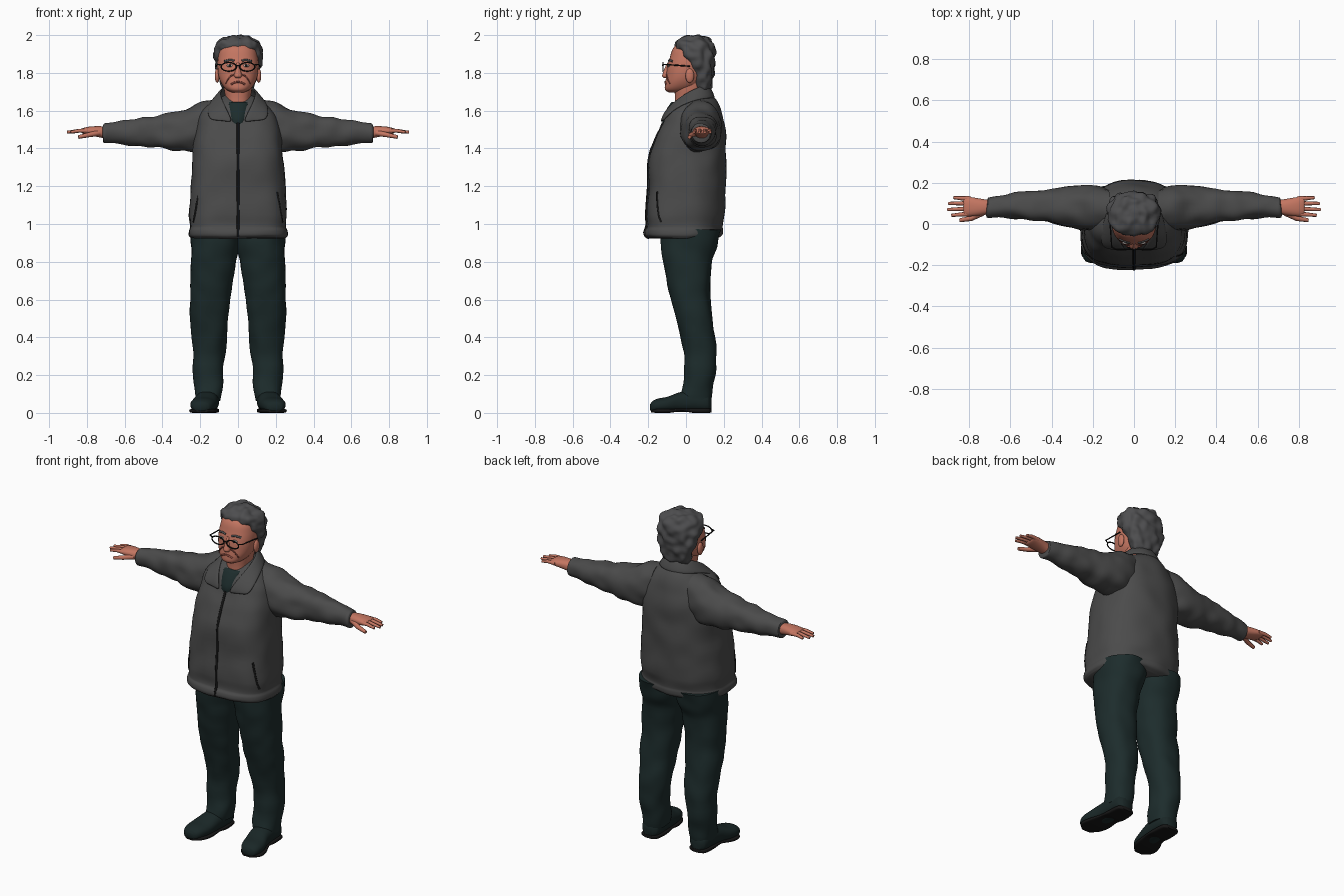
import bpy, bmesh
from math import sin, cos, pi, copysign
from mathutils import Vector, noise

cube = bpy.data.objects.get("Cube")
if cube:
    bpy.data.objects.remove(cube, do_unlink=True)


def material(name, r, g, b):
    m = bpy.data.materials.new(name)
    m.use_nodes = True
    m.diffuse_color = (r, g, b, 1)
    node = next(n for n in m.node_tree.nodes if n.type == 'BSDF_PRINCIPLED')
    node.inputs["Base Color"].default_value = (r, g, b, 1)
    node.inputs["Roughness"].default_value = 0.8
    return m


JACKET = material("jacket grey", .07, .07, .07)
CLOTH = material("dark green cloth", .012, .025, .025)
SHOE = material("shoe dark green", .01, .02, .02)
SKIN = material("skin", .55, .18, .12)
FOLD = material("dark skin", .28, .075, .055)
HAIR = material("hair grey", .075, .075, .078)
BLACK = material("black trim", .008, .008, .008)
WHITE = material("eye white", .45, .4, .38)


def finish(name, bm, mat, mirror=False, angle=0.9):
    bmesh.ops.recalc_face_normals(bm, faces=bm.faces)
    mesh = bpy.data.meshes.new(name)
    bm.to_mesh(mesh)
    bm.free()
    mesh.materials.append(mat)
    ob = bpy.data.objects.new(name, mesh)
    bpy.context.collection.objects.link(ob)
    bpy.ops.object.select_all(action='DESELECT')
    ob.select_set(True)
    bpy.context.view_layer.objects.active = ob
    bpy.ops.object.shade_smooth_by_angle(angle=angle)
    if mirror:
        ob.modifiers.new("mirror", 'MIRROR').use_mirror_merge = False
    return ob


def smooth(rings, steps=5):
    """Smoothly interpolate rings, keyed on their first value."""
    def slope(i):
        a, b = rings[max(i - 1, 0)], rings[min(i + 1, len(rings) - 1)]
        return [(q - p) / (b[0] - a[0]) for p, q in zip(a, b)]
    out = []
    for i in range(len(rings) - 1):
        a, b, ma, mb = rings[i], rings[i + 1], slope(i), slope(i + 1)
        d = b[0] - a[0]
        for k in range(steps):
            u = k / steps
            h = u * u * (3 - 2 * u)
            out.append([p + (q - p) * h + d * (m * u * (1 - u) ** 2 - n * u * u * (1 - u))
                        for p, q, m, n in zip(a, b, ma, mb)])
    return out + [list(rings[-1])]


def section(ring, t, front, back):
    """Point at angle t on a rounded box section."""
    s, a0, a1, b0, b1 = ring
    p = front if sin(t) < 0 else back
    a = copysign(abs(cos(t)) ** (2 / p), cos(t))
    b = copysign(abs(sin(t)) ** (2 / p), sin(t))
    return (a0 + a1) / 2 + a * (a1 - a0) / 2, (b0 + b1) / 2 + b * (b1 - b0) / 2


def loft(name, rings, mat, axis='z', front=2.3, back=2.3, n=40, bumps=0, freq=10, mirror=False):
    bm = bmesh.new()
    loops = []
    for ring in smooth(rings):
        loop = []
        for i in range(n):
            a, b = section(ring, 2 * pi * i / n, front, back)
            s = ring[0]
            loop.append(bm.verts.new({'z': (a, b, s), 'x': (s, a, b), 'y': (a, s, b)}[axis]))
        loops.append(loop)
    for lo, hi in zip(loops, loops[1:]):
        for i in range(n):
            j = (i + 1) % n
            bm.faces.new((lo[i], lo[j], hi[j], hi[i]))
    bm.faces.new(loops[0])
    bm.faces.new(loops[-1])
    bmesh.ops.recalc_face_normals(bm, faces=bm.faces)
    bm.normal_update()
    if bumps:
        for v in bm.verts:
            v.co += v.normal * bumps * noise.noise(v.co * freq)
    return finish(name, bm, mat, mirror)


def tube(name, points, radius, mat, closed=False, tip=1.0):
    cu = bpy.data.curves.new(name, 'CURVE')
    cu.dimensions = '3D'
    cu.bevel_depth = radius
    cu.bevel_resolution = 2
    cu.use_fill_caps = True
    sp = cu.splines.new('POLY')
    sp.points.add(len(points) - 1)
    for i, (p, c) in enumerate(zip(sp.points, points)):
        p.co = (*c, 1)
        p.radius = 1 + (tip - 1) * i / (len(points) - 1)
    sp.use_cyclic_u = closed
    cu.materials.append(mat)
    ob = bpy.data.objects.new(name, cu)
    bpy.context.collection.objects.link(ob)
    return ob


def ball(name, centre, size, mat):
    bm = bmesh.new()
    bmesh.ops.create_uvsphere(bm, u_segments=20, v_segments=12, radius=1)
    for v in bm.verts:
        v.co = Vector(centre) + v.co * Vector(size)
    return finish(name, bm, mat)


def sym(rows):
    return [(z, -w, w, f, b) for z, w, f, b in rows]


def on_front(rings, x, z, p):
    """Point of a lofted front surface at x and z."""
    r = min(smooth(rings, 12), key=lambda q: abs(q[0] - z))
    k = max(0, 1 - abs(x / r[2]) ** p) ** (1 / p)
    return x, (r[3] + r[4]) / 2 - k * (r[4] - r[3]) / 2, z


# Jacket body with hem band
torso = sym([(.925, .25, -.2, .155), (.94, .262, -.218, .185), (.965, .262, -.218, .192),
             (.985, .256, -.208, .19), (1.05, .26, -.21, .205), (1.2, .25, -.2, .21),
             (1.35, .238, -.195, .213), (1.45, .232, -.16, .213), (1.52, .22, -.127, .205),
             (1.58, .2, -.105, .19), (1.63, .155, -.075, .17), (1.67, .1, -.03, .145), (1.69, .06, 0, .12)])
loft("jacket_body", torso, JACKET, front=3, back=2.2, n=64, bumps=.009, freq=9)

# Sleeves
loft("sleeves", [(.12, -.02, .17, 1.42, 1.655), (.2, -.03, .185, 1.385, 1.64), (.3, -.02, .18, 1.387, 1.602),
                 (.4, 0, .17, 1.4, 1.58), (.5, .02, .16, 1.415, 1.565), (.6, .03, .145, 1.42, 1.55),
                 (.69, .035, .133, 1.428, 1.535), (.71, .035, .13, 1.432, 1.53), (.713, .045, .12, 1.442, 1.52)],
     JACKET, 'x', bumps=.012, freq=13, mirror=True)

# Open collar folded outwards
inner = [(.02, -.135, 1.53), (.05, -.118, 1.59), (.08, -.06, 1.65), (.098, .01, 1.7), (.07, .09, 1.735), (0, .118, 1.74)]
outer = [(.15, -.118, 1.545), (.165, -.085, 1.59), (.155, -.01, 1.635), (.13, .07, 1.66), (.085, .135, 1.665), (0, .158, 1.665)]
bm = bmesh.new()
rows = []
for a, b in zip(inner, outer):
    mid = (Vector(a) + Vector(b)) / 2 + Vector((0, 0, .01))
    rows.append([bm.verts.new(p) for p in (a, mid, b)])
for r, s in zip(rows, rows[1:]):
    for k in range(2):
        bm.faces.new((r[k], r[k + 1], s[k + 1], s[k]))
collar = finish("collar", bm, JACKET)
mir = collar.modifiers.new("mirror", 'MIRROR')
mir.use_clip = True
sol = collar.modifiers.new("thickness", 'SOLIDIFY')
sol.thickness, sol.offset = .014, 0
sub = collar.modifiers.new("rounding", 'SUBSURF')
sub.levels = sub.render_levels = 2
for edge in collar.data.polygons:
    edge.use_smooth = True

# Zip and pocket seams laid on the jacket front
tube("zip", [on_front(torso, 0, .935 + .02 * i, 3) for i in range(31)], .007, BLACK)
for side in (-1, 1):
    tube("pocket_seam", [on_front(torso, side * (.235 - .0035 * i), 1.01 + .02 * i, 3) for i in range(9)], .006, BLACK)

# Shirt and neck
loft("shirt", sym([(1.48, .06, -.11, .1), (1.55, .065, -.124, .1), (1.6, .075, -.107, .1),
                   (1.635, .075, -.085, .1), (1.645, .07, -.075, .09)]), CLOTH)
loft("neck", sym([(1.58, .068, -.06, .09), (1.66, .066, -.058, .09), (1.72, .075, -.06, .1), (1.79, .08, -.05, .1)]), SKIN)

# Trousers
loft("trouser_legs", [(.065, .09, .222, -.03, .128), (.1, .085, .23, -.03, .135), (.2, .08, .235, -.01, .155),
                      (.35, .065, .24, -.015, .16), (.5, .05, .25, -.055, .14), (.65, .03, .25, -.09, .128),
                      (.8, .01, .25, -.12, .138), (.88, -.005, .25, -.13, .165), (.97, -.01, .25, -.135, .185)],
     CLOTH, bumps=.009, freq=11, mirror=True)

# Shoes and soles
loft("shoes", [(-.19, .17, .21, .015, .045), (-.18, .15, .235, .005, .06), (-.15, .13, .25, .004, .075),
               (-.1, .115, .25, .004, .085), (-.03, .105, .23, .004, .11), (.05, .1, .222, .004, .12),
               (.115, .108, .212, .004, .105), (.134, .13, .19, .012, .08)], SHOE, 'y', mirror=True)
loft("soles", [(-.185, .16, .22, .002, .02), (-.15, .125, .255, 0, .022), (-.09, .108, .252, 0, .022),
               (-.02, .105, .225, .008, .025), (.04, .1, .222, 0, .025), (.12, .108, .214, 0, .025),
               (.135, .13, .19, .002, .022)], BLACK, 'y', front=4, back=4, mirror=True)

# Hands with palms down
loft("palms", [(.69, .05, .115, 1.45, 1.515), (.74, .042, .122, 1.46, 1.518), (.79, .038, .13, 1.47, 1.515),
               (.82, .042, .13, 1.477, 1.508), (.828, .05, .124, 1.483, 1.502)], SKIN, 'x', mirror=True)
fingers = [("index", .05, .042, .885), ("middle", .075, .07, .905), ("ring", .1, .1, .9), ("little", .122, .128, .875)]
for side in (-1, 1):
    for name, y, y_end, reach in fingers:
        tube(name + "_finger", [(side * .79, y, 1.493), (side * .84, (y + y_end) / 2, 1.494),
                                (side * reach, y_end, 1.486)], .0125, SKIN, tip=.6)
    tube("thumb", [(side * .735, .055, 1.482), (side * .79, .027, 1.472), (side * .845, .018, 1.46)], .016, SKIN, tip=.6)

# Head
head = sym([(1.695, .03, -.09, -.01), (1.71, .06, -.11, .04), (1.74, .086, -.111, .08), (1.78, .102, -.105, .1),
            (1.83, .108, -.1, .12), (1.88, .106, -.086, .125), (1.93, .093, -.068, .12), (1.96, .06, -.035, .1),
            (1.975, .02, 0, .07)])
loft("head", head, SKIN)
loft("nose", sym([(1.772, .012, -.118, -.08), (1.782, .021, -.126, -.08), (1.8, .018, -.122, -.08),
                  (1.83, .011, -.111, -.07), (1.855, .009, -.098, -.06)]), SKIN, n=20)

# Curly hair, open around the face
loft("hair", sym([(1.7, .06, .06, .11), (1.73, .085, .05, .135), (1.79, .108, .045, .148), (1.85, .123, 0, .153),
                  (1.9, .127, -.03, .153), (1.94, .12, -.056, .147), (1.97, .098, -.05, .133),
                  (1.99, .062, -.01, .11), (1.998, .02, .03, .075)]), HAIR, front=2.8, n=64, bumps=.016, freq=24)

# Face details, ears and glasses
for s in (-1, 1):
    ball("ear", (s * .11, .02, 1.785), (.013, .023, .038), SKIN)
    ball("eye", on_front(head, s * .043, 1.838, 2.3), (.017, .006, .008), WHITE)
    x, y, z = on_front(head, s * .043, 1.838, 2.3)
    ball("iris", (x, y - .005, z), (.007, .003, .007), BLACK)
    tube("eyebrow", [on_front(head, s * (.02 + .013 * i), 1.864 + .004 * sin(i), 2.3) for i in range(5)], .006, HAIR)
    tube("cheek_fold", [on_front(head, s * (.022 + .011 * i), 1.79 - .003 * i * i, 2.3) for i in range(5)], .004, FOLD)
    rim = [(s * (.049 + .04 * cos(pi * i / 12)), -.122, 1.832 + .023 * sin(pi * i / 12)) for i in range(24)]
    tube("glasses_rim", rim, .0035, BLACK, closed=True)
    tube("glasses_temple", [(s * .088, -.122, 1.842), (s * .108, -.112, 1.845), (s * .117, .02, 1.835)], .0035, BLACK)
tube("glasses_bridge", [(-.01, -.122, 1.836), (0, -.125, 1.84), (.01, -.122, 1.836)], .0035, BLACK)
tube("mouth", [on_front(head, .009 * i, 1.752 - .0008 * i * i, 2.3) for i in range(-4, 5)], .005, FOLD)
